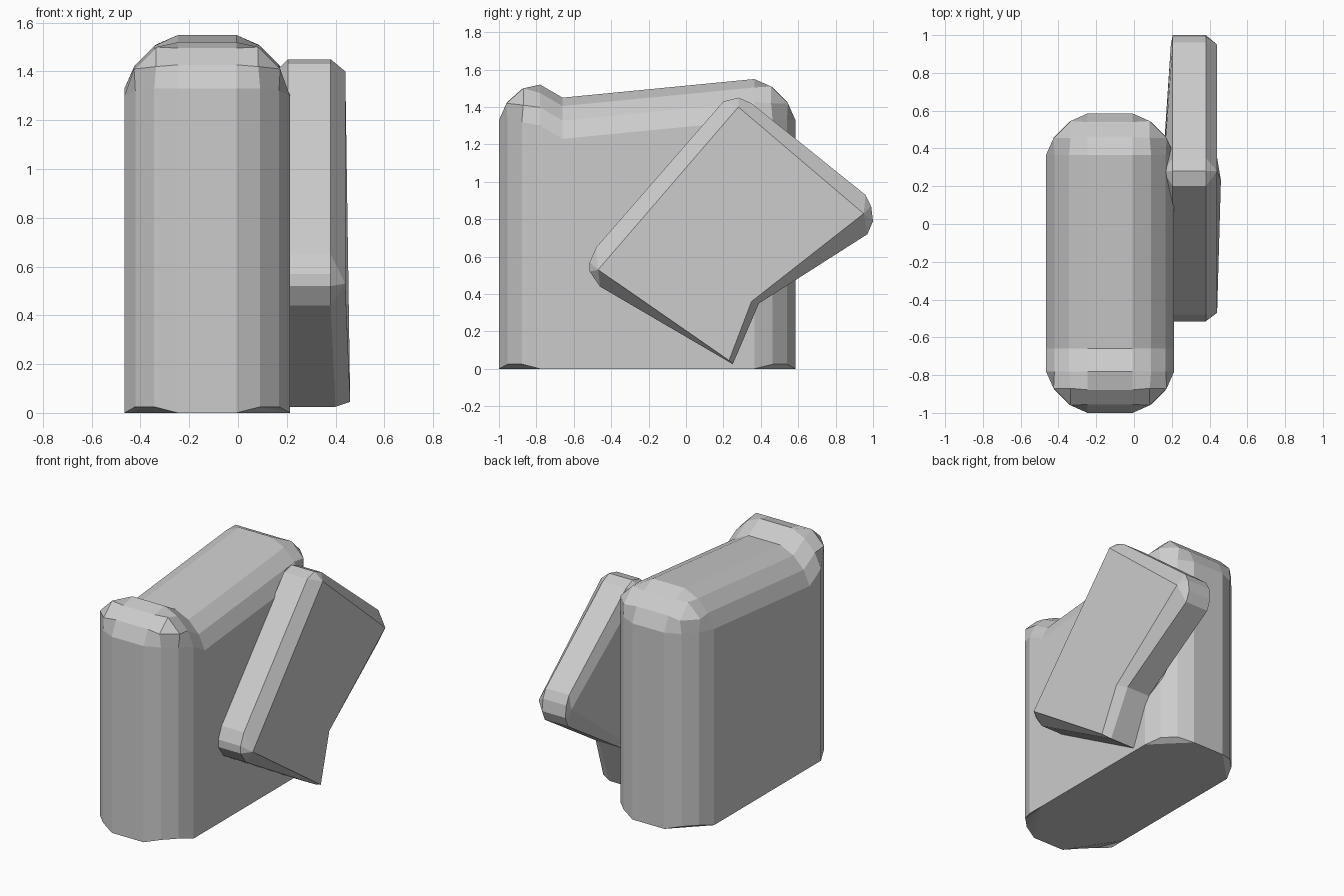
import bpy, bmesh
from mathutils import Vector

if "Cube" in bpy.data.objects:
    bpy.data.objects.remove(bpy.data.objects["Cube"])


def finish(bm, name):
    bmesh.ops.recalc_face_normals(bm, faces=bm.faces[:])
    me = bpy.data.meshes.new(name)
    bm.to_mesh(me)
    bm.free()
    ob = bpy.data.objects.new(name, me)
    bpy.context.collection.objects.link(ob)
    return ob


def lerp_table(table, t):
    if t <= table[0][0]:
        return table[0][1]
    for (a, va), (b, vb) in zip(table, table[1:]):
        if t <= b:
            return va + (vb - va) * (t - a) / (b - a)
    return table[-1][1]


# Main block: box with chunky three-segment bevels everywhere but underneath
X0, X1, Y0, Y1, H, R = -0.466, 0.213, -1.0, 0.585, 1.55, 0.22
bm = bmesh.new()
bmesh.ops.create_cube(bm, size=1)
for v in bm.verts:
    v.co = Vector((X1 if v.co.x > 0 else X0, Y1 if v.co.y > 0 else Y0, H if v.co.z > 0 else 0))
edges = [e for e in bm.edges if max(v.co.z for v in e.verts) > 0.1]
bmesh.ops.bevel(bm, geom=edges, offset=R, offset_type='OFFSET', segments=3,
                profile=0.4, affect='EDGES', clamp_overlap=False)

# Fuller corners: push the three inner points of each corner patch outwards
for v in bm.verts:
    signs = (-1 if v.co.x < (X0 + X1) / 2 else 1, -1 if v.co.y < (Y0 + Y1) / 2 else 1, 1)
    limits = (X0 if signs[0] < 0 else X1, Y0 if signs[1] < 0 else Y1, H)
    inset = [abs(limits[i] - v.co[i]) for i in range(3)]
    if max(inset) < R - 0.01:
        k = inset.index(min(inset))
        for i in range(3):
            v.co[i] = limits[i] - signs[i] * (0.04 if i == k else 0.13)

# Extra loop behind the front lip, then dip and slope the top
bmesh.ops.bisect_plane(bm, geom=bm.verts[:] + bm.edges[:] + bm.faces[:],
                       plane_co=(0, -0.66, 0), plane_no=(0, 1, 0))
TOP = [(-0.96, 0), (-0.87, -0.01), (-0.78, -0.03), (-0.66, -0.10), (0.37, 0)]
for v in bm.verts:
    if v.co.z > 1:
        v.co.z += lerp_table(TOP, v.co.y)
    elif v.co.z < 0.01:
        dx = min(v.co.x - X0, X1 - v.co.x)
        dy = min(v.co.y - Y0, Y1 - v.co.y)
        if dx > 0.02 and dy > 0.02:
            v.co.z = 0.025
bmesh.ops.triangulate(bm, faces=[f for f in bm.faces if f.calc_center_median().z < 0.05])
finish(bm, "main_block")

# Tilted side panel: (outer outline, face outline) pairs in the y-z plane
LEFT, TIP, RIGHT = (-0.47, 0.53), (0.28, 1.40), (0.95, 0.83)
PANEL = [((-0.46, 0.44), LEFT), ((-0.515, 0.52), LEFT), ((-0.515, 0.57), LEFT), ((-0.48, 0.65), LEFT),
         ((0.2, 1.43), TIP), ((0.28, 1.45), TIP), ((0.35, 1.42), TIP),
         ((0.96, 0.93), RIGHT), ((0.99, 0.87), RIGHT), ((1.0, 0.79), RIGHT), ((0.97, 0.72), RIGHT),
         ((0.39, 0.35), (0.35, 0.36)), ((0.25, 0.025), (0.23, 0.045))]
bm = bmesh.new()
rings = []
for x, k in ((0.155, 1), (0.205, 0), (0.38, 0), (0.44, 1)):
    ring = []
    for pair in PANEL:
        y, z = pair[k]
        shift = 0.02 if z < 0.1 and x > 0.3 else 0
        if x < 0.2 and pair[1] == RIGHT:      # hidden face leans in at the far corner
            shift = 0.04
        ring.append(bm.verts.new((x + shift, y, z)))
    rings.append(ring)
n = len(PANEL)
for a, b in zip(rings, rings[1:]):
    for i in range(n):
        j = (i + 1) % n
        bm.faces.new((a[i], a[j], b[j], b[i]))
for ring in (rings[0], rings[-1]):
    bm.faces.new([ring[i] for i in (0, 4, 7, 11, 12)])
bmesh.ops.remove_doubles(bm, verts=bm.verts[:], dist=0.0005)
finish(bm, "tilted_panel")
